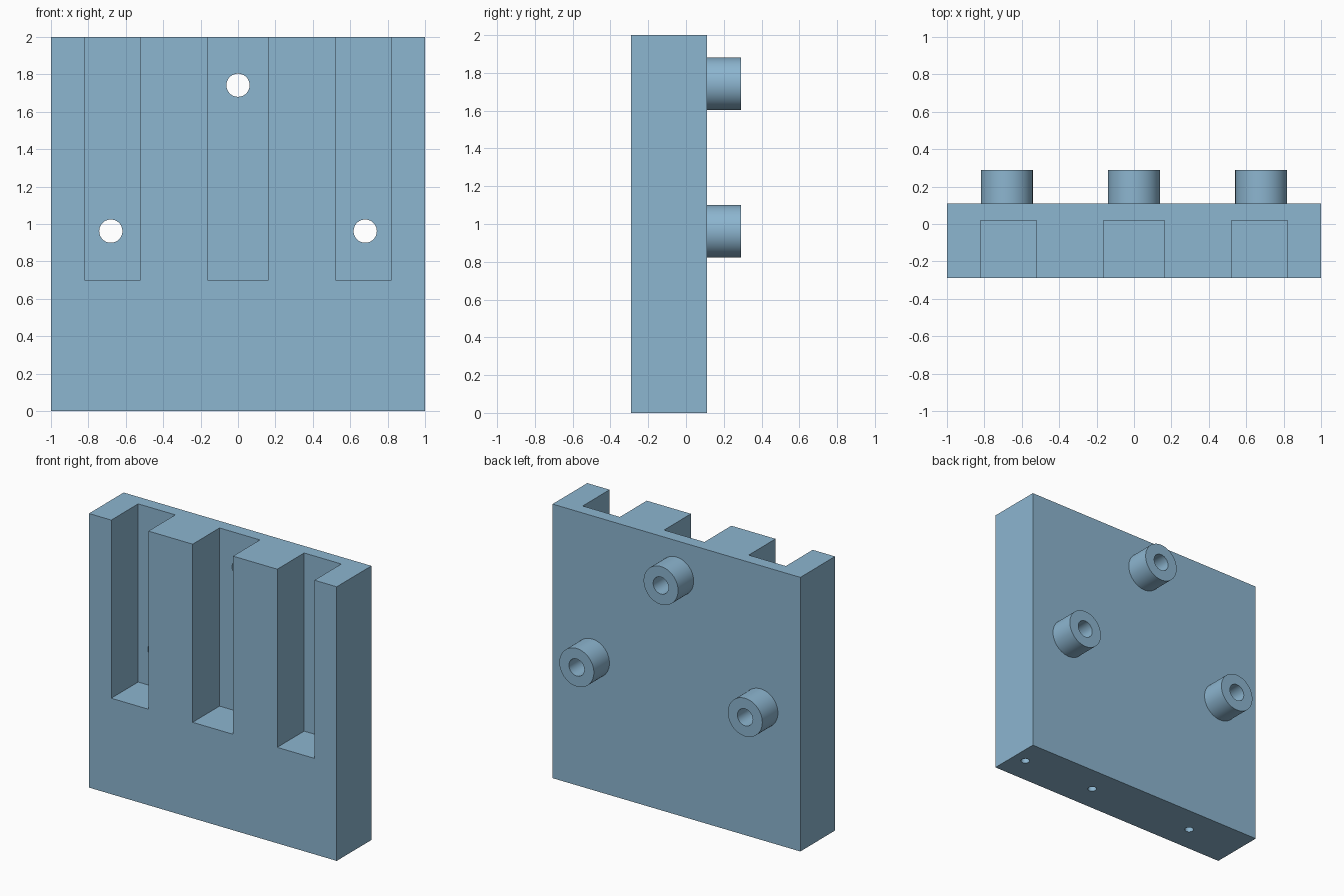
import bpy, math

if "Cube" in bpy.data.objects:
    bpy.data.objects.remove(bpy.data.objects["Cube"])

paint = bpy.data.materials.new("steel blue")
paint.diffuse_color = (0.265, 0.465, 0.63, 1)
paint.use_nodes = True
paint.node_tree.nodes["Principled BSDF"].inputs["Base Color"].default_value = paint.diffuse_color


def box(name, x0, x1, y0, y1, z0, z1):
    bpy.ops.mesh.primitive_cube_add(
        size=1, location=((x0 + x1) / 2, (y0 + y1) / 2, (z0 + z1) / 2))
    ob = bpy.context.object
    ob.name = name
    ob.scale = (x1 - x0, y1 - y0, z1 - z0)
    bpy.ops.object.transform_apply(location=True, rotation=True, scale=True)
    return ob


def rod(name, radius, depth, location, rotation=(0, 0, 0), sides=64):
    bpy.ops.mesh.primitive_cylinder_add(
        vertices=sides, radius=radius, depth=depth, location=location, rotation=rotation)
    ob = bpy.context.object
    ob.name = name
    bpy.ops.object.transform_apply(location=True, rotation=True, scale=True)
    return ob


def combine(target, tool, operation):
    mod = target.modifiers.new(tool.name, 'BOOLEAN')
    mod.operation = operation
    mod.solver = 'EXACT'
    mod.object = tool
    bpy.context.view_layer.objects.active = target
    bpy.ops.object.modifier_apply(modifier=mod.name)
    bpy.data.objects.remove(tool)


FRONT, WALL, BACK, TIP = -0.29, 0.02, 0.11, 0.29

# Main block
block = box("slotted_block", -1, 1, FRONT, BACK, 0, 2)

# Three slots open at the front and top
for x0, x1 in ((-0.82, -0.52), (-0.163, 0.163), (0.52, 0.82)):
    combine(block, box("slot", x0, x1, FRONT - 0.1, WALL, 0.7, 2.1), 'DIFFERENCE')

# Bored bosses on the back
across = (math.pi / 2, 0, 0)
for x, z in ((0, 1.742), (-0.68, 0.962), (0.68, 0.962)):
    y0 = BACK - 0.04
    combine(block, rod("boss", 0.139, TIP - y0, (x, (y0 + TIP) / 2, z), across), 'UNION')
    combine(block, rod("bore", 0.062, 0.5, (x, 0.2, z), across), 'DIFFERENCE')

# Blind screw holes in the underside
for x in (0.9, 0.3, -0.57):
    combine(block, rod("screw_hole", 0.03, 0.8, (x, -0.09, 0), sides=32), 'DIFFERENCE')

block.data.materials.clear()
block.data.materials.append(paint)
for face in block.data.polygons:
    face.material_index = 0
bpy.ops.object.select_all(action='DESELECT')
block.select_set(True)
bpy.context.view_layer.objects.active = block
bpy.ops.object.shade_smooth_by_angle(angle=math.radians(30))
